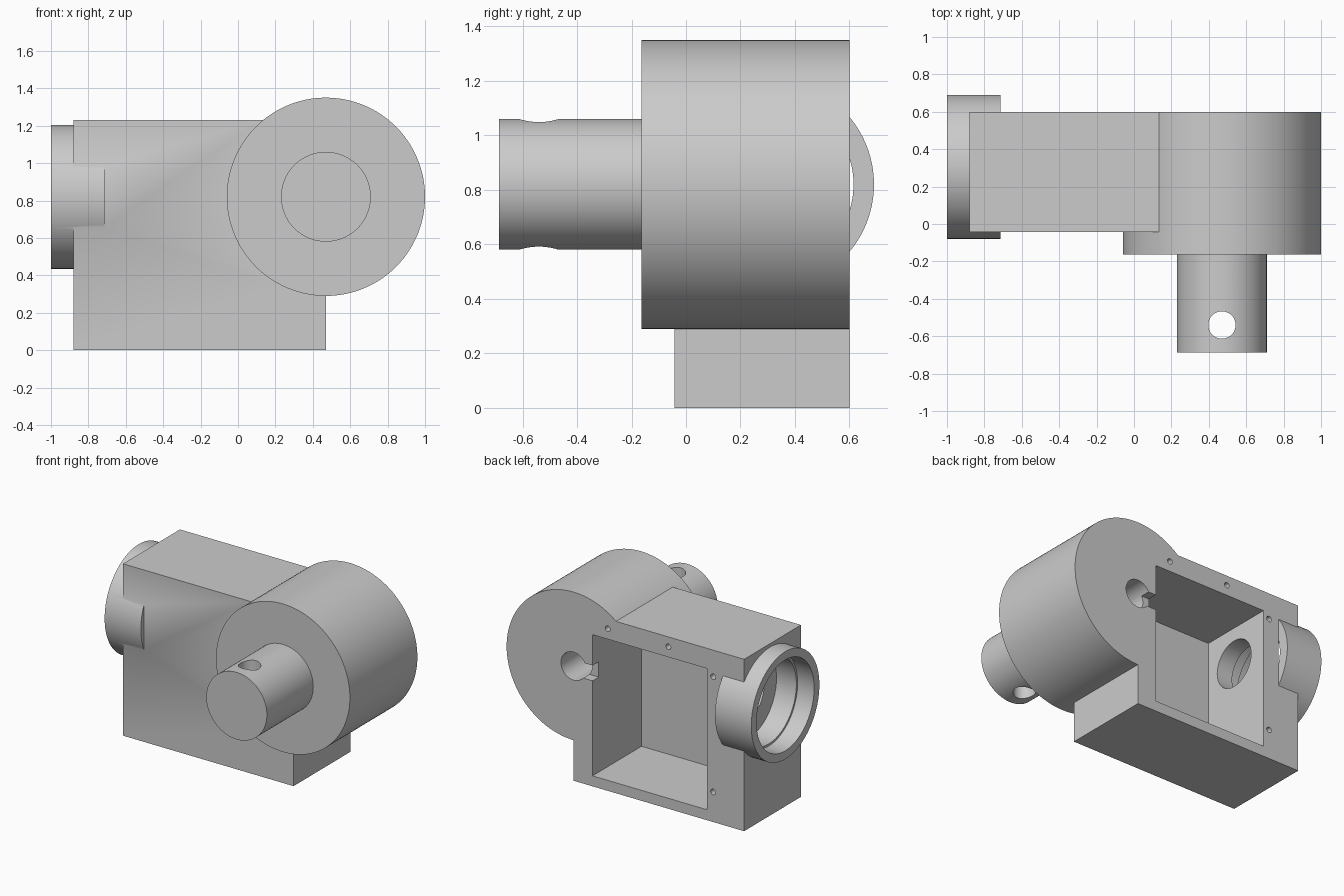
import bpy
from math import radians
from mathutils import Vector

cube = bpy.data.objects.get("Cube")
if cube:
    bpy.data.objects.remove(cube, do_unlink=True)

metal = bpy.data.materials.new("light_grey")
metal.use_nodes = True
grey = (0.6, 0.6, 0.6, 1)
metal.diffuse_color = grey
metal.node_tree.nodes["Principled BSDF"].inputs["Base Color"].default_value = grey

AXIS_Z = 0.82     # height shared by the shaft and the bearing collar
HUB_X = 0.47
COLLAR_Y = 0.305
BACK = 0.60


def box(name, low, high):
    low, high = Vector(low), Vector(high)
    bpy.ops.mesh.primitive_cube_add(size=1, location=(low + high) / 2)
    ob = bpy.context.object
    ob.name = name
    ob.scale = high - low
    ob.data.materials.append(metal)
    bpy.ops.object.transform_apply(location=True, rotation=True, scale=True)
    return ob


def rod(name, start, end, radius, sides=96):
    """Cylinder running between two points."""
    start, end = Vector(start), Vector(end)
    axis = end - start
    bpy.ops.mesh.primitive_cylinder_add(
        vertices=sides, radius=radius, depth=axis.length,
        location=(start + end) / 2,
        rotation=axis.to_track_quat('Z', 'Y').to_euler())
    ob = bpy.context.object
    ob.name = name
    ob.data.materials.append(metal)
    bpy.ops.object.transform_apply(location=True, rotation=True, scale=True)
    return ob


def rod_y(name, x, z, y0, y1, radius, sides=96):
    return rod(name, (x, y0, z), (x, y1, z), radius, sides)


def rod_x(name, x0, x1, radius, sides=96):
    return rod(name, (x0, COLLAR_Y, AXIS_Z), (x1, COLLAR_Y, AXIS_Z), radius, sides)


def combine(target, tool, operation):
    mod = target.modifiers.new(tool.name, 'BOOLEAN')
    mod.operation = operation
    mod.solver = 'EXACT'
    mod.object = tool
    bpy.context.view_layer.objects.active = target
    bpy.ops.object.modifier_apply(modifier=mod.name)
    bpy.data.objects.remove(tool, do_unlink=True)


# Solid parts: case, round hub, output shaft, bearing collar
housing = box("gear_housing", (-0.88, -0.043, 0), (HUB_X, BACK, 1.23))
for part in (
    rod_y("hub", HUB_X, AXIS_Z, -0.163, BACK, 0.53, 128),
    rod_y("output_shaft", HUB_X, AXIS_Z, -0.687, 0.1, 0.24),
    rod_x("bearing_collar", -1.0, -0.713, 0.385),
):
    combine(housing, part, 'UNION')

# Openings: cavity, stepped bore, drive hole, cable passage, shaft pin hole
cutters = [
    box("cavity", (-0.588, 0.046, 0.075), (0.32, 0.8, 1.085)),
    rod_x("bore", -1.1, -0.713, 0.31),
    rod_x("bore_step", -1.1, -0.87, 0.325),
    rod_x("drive_hole", -0.8, -0.5, 0.17, 64),
    rod_y("cable_hole", HUB_X, AXIS_Z, -0.54, 0.8, 0.1, 48),
    box("cable_slot", (0.3, 0.53, 0.755), (HUB_X, 0.8, 0.865)),
    rod("pin_hole", (HUB_X, -0.54, 0.4), (HUB_X, -0.54, 1.2), 0.073, 48),
]
# Cover screw holes around the cavity
for x, z in ((0.2, 1.16), (-0.28, 1.16), (-0.635, 1.04), (-0.635, 0.215)):
    cutters.append(rod_y("screw_hole", x, z, 0.45, 0.8, 0.02, 16))
for cutter in cutters:
    combine(housing, cutter, 'DIFFERENCE')

bpy.ops.object.select_all(action='DESELECT')
housing.select_set(True)
bpy.context.view_layer.objects.active = housing
bpy.ops.object.shade_smooth_by_angle(angle=radians(30))
